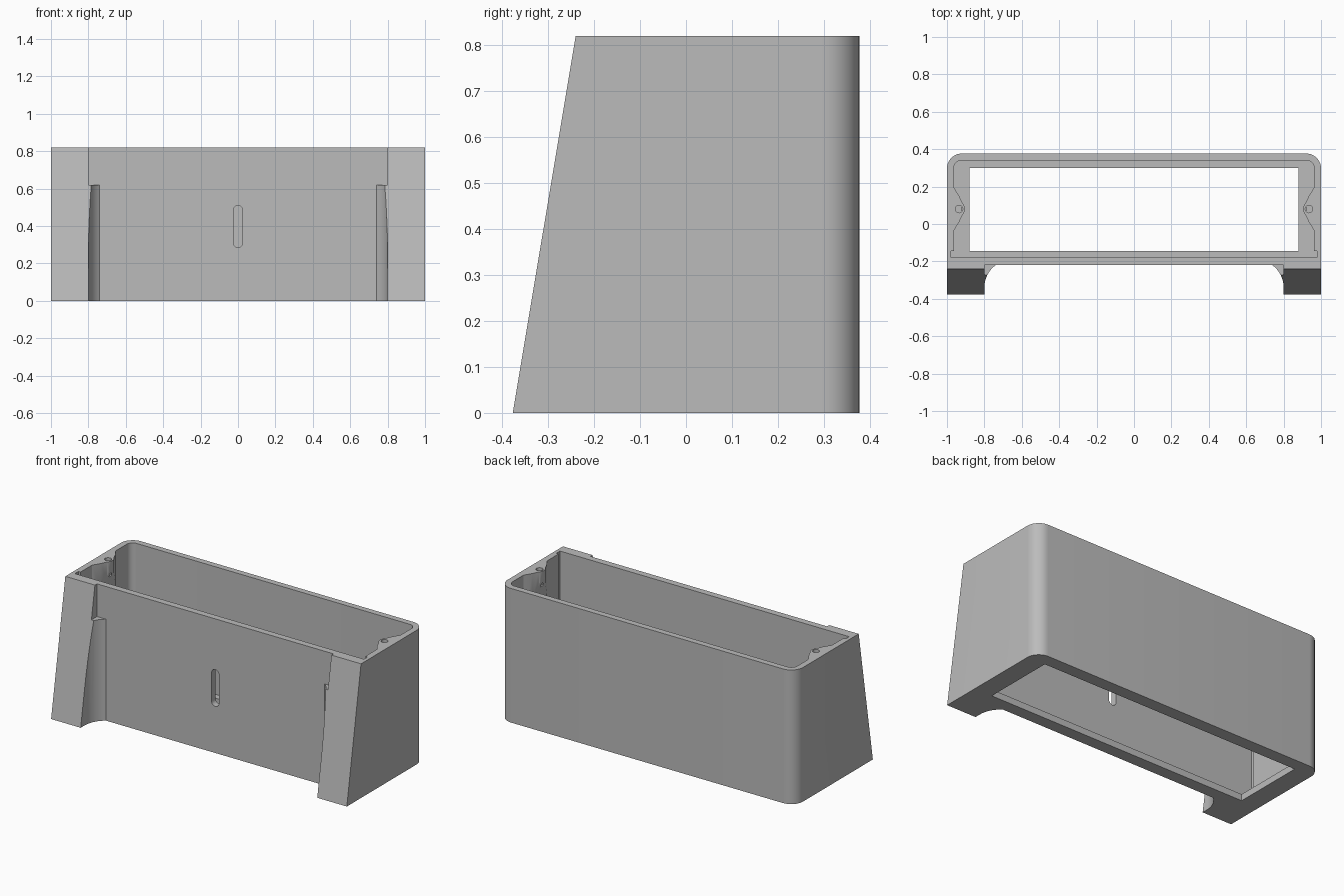
import bpy, bmesh
from math import sin, cos, pi, asin
from mathutils import Vector

cube = bpy.data.objects.get("Cube")
if cube:
    bpy.data.objects.remove(cube, do_unlink=True)

grey = bpy.data.materials.new("plain grey")
grey.use_nodes = True
grey.diffuse_color = (0.5, 0.5, 0.5, 1)
grey.node_tree.nodes["Principled BSDF"].inputs["Base Color"].default_value = (0.5, 0.5, 0.5, 1)

HEIGHT = 0.82
WALL_Y = -0.22      # outer face of the front wall
INNER_X = 0.963     # inner face of the end walls


def arc(cx, cy, r, a0, a1, n=10):
    """Points along a circular arc."""
    return [(cx + r * cos(a0 + (a1 - a0) * i / n),
             cy + r * sin(a0 + (a1 - a0) * i / n)) for i in range(n + 1)]


def mirrored(half):
    """Close a right-hand outline with its mirror image."""
    return half + [(-x, y) for x, y in reversed(half)]


def prism(name, outline, z0, z1, plane=None):
    """Extrude an outline upwards; optionally cut away the side a plane faces."""
    bm = bmesh.new()
    base = bm.faces.new([bm.verts.new((x, y, z0)) for x, y in outline])
    top = bmesh.ops.extrude_face_region(bm, geom=[base])["geom"]
    bmesh.ops.translate(bm, vec=(0, 0, z1 - z0),
                        verts=[g for g in top if isinstance(g, bmesh.types.BMVert)])
    if plane:
        cut = bmesh.ops.bisect_plane(bm, geom=bm.verts[:] + bm.edges[:] + bm.faces[:],
                                     plane_co=plane[0], plane_no=plane[1], clear_outer=True)
        edges = [g for g in cut["geom_cut"] if isinstance(g, bmesh.types.BMEdge)]
        bmesh.ops.holes_fill(bm, edges=[e for e in edges if e.is_boundary])
    bmesh.ops.recalc_face_normals(bm, faces=bm.faces[:])
    mesh = bpy.data.meshes.new(name)
    bm.to_mesh(mesh)
    bm.free()
    mesh.materials.append(grey)
    obj = bpy.data.objects.new(name, mesh)
    bpy.context.collection.objects.link(obj)
    return obj


def activate(obj):
    bpy.ops.object.select_all(action="DESELECT")
    obj.select_set(True)
    bpy.context.view_layer.objects.active = obj


def carve(obj, cutter):
    """Subtract a cutter and discard it."""
    mod = obj.modifiers.new("carve", "BOOLEAN")
    mod.operation, mod.solver, mod.object = "DIFFERENCE", "EXACT", cutter
    activate(obj)
    bpy.ops.object.modifier_apply(modifier=mod.name)
    bpy.data.objects.remove(cutter, do_unlink=True)


def finish(obj):
    activate(obj)
    bpy.ops.object.shade_smooth_by_angle(angle=pi / 6)


# Solid housing with rounded back corners and a sloping front
outline = mirrored([(1, -0.377)] + arc(0.92, 0.297, 0.08, 0, pi / 2))
slope = (Vector((0, -0.377, 0)), Vector((0, -HEIGHT, 0.137)))
housing = prism("housing", outline, 0, HEIGHT, slope)

# Front recess: flared where it meets the feet, square above
flare = arc(0.65, -0.34, 0.15, 0, asin(0.12 / 0.15))
carve(housing, prism("flared_recess", mirrored([(0.8, -0.6)] + flare), -0.1, 0.7))
carve(housing, prism("square_recess", mirrored([(0.8, -0.6), (0.8, WALL_Y)]), 0.62, 1))

# Cavity with slots in the front corners, and the smaller floor opening
cavity = [(0.978, -0.18), (0.978, -0.145), (INNER_X, -0.145)]
cavity += arc(INNER_X - 0.04, 0.30, 0.04, 0, pi / 2)
carve(housing, prism("cavity", mirrored(cavity), 0.04, 1))
carve(housing, prism("floor_opening", mirrored([(0.88, -0.145), (0.88, 0.30)]), -0.1, 0.1))

# Upright slot through the front wall
slot = prism("slot", arc(0, 0.485, 0.025, 0, pi) + arc(0, 0.31, 0.025, pi, 2 * pi), 0.1, 0.3)
slot.rotation_euler.x = pi / 2
bpy.context.view_layer.update()
carve(housing, slot)
finish(housing)

# Screw bosses on the end walls, sloping back into the wall underneath
for side, label in ((1, "left"), (-1, "right")):
    tip = arc(0.955, 0.08, 0.05, pi * 0.75, pi * 1.25)
    shape = [(INNER_X, 0.195), (0.935, 0.15)] + tip + [(0.935, 0.01), (INNER_X, -0.035)]
    under = (Vector((side * INNER_X, 0, 0.52)), Vector((-side * 0.28, 0, -0.06)))
    boss = prism(label + "_screw_boss", [(side * x, y) for x, y in shape],
                 0.4, HEIGHT, under)
    carve(boss, prism("screw_hole", arc(side * 0.935, 0.08, 0.02, 0, 2 * pi * 15 / 16, 15), 0.72, 1))
    finish(boss)
